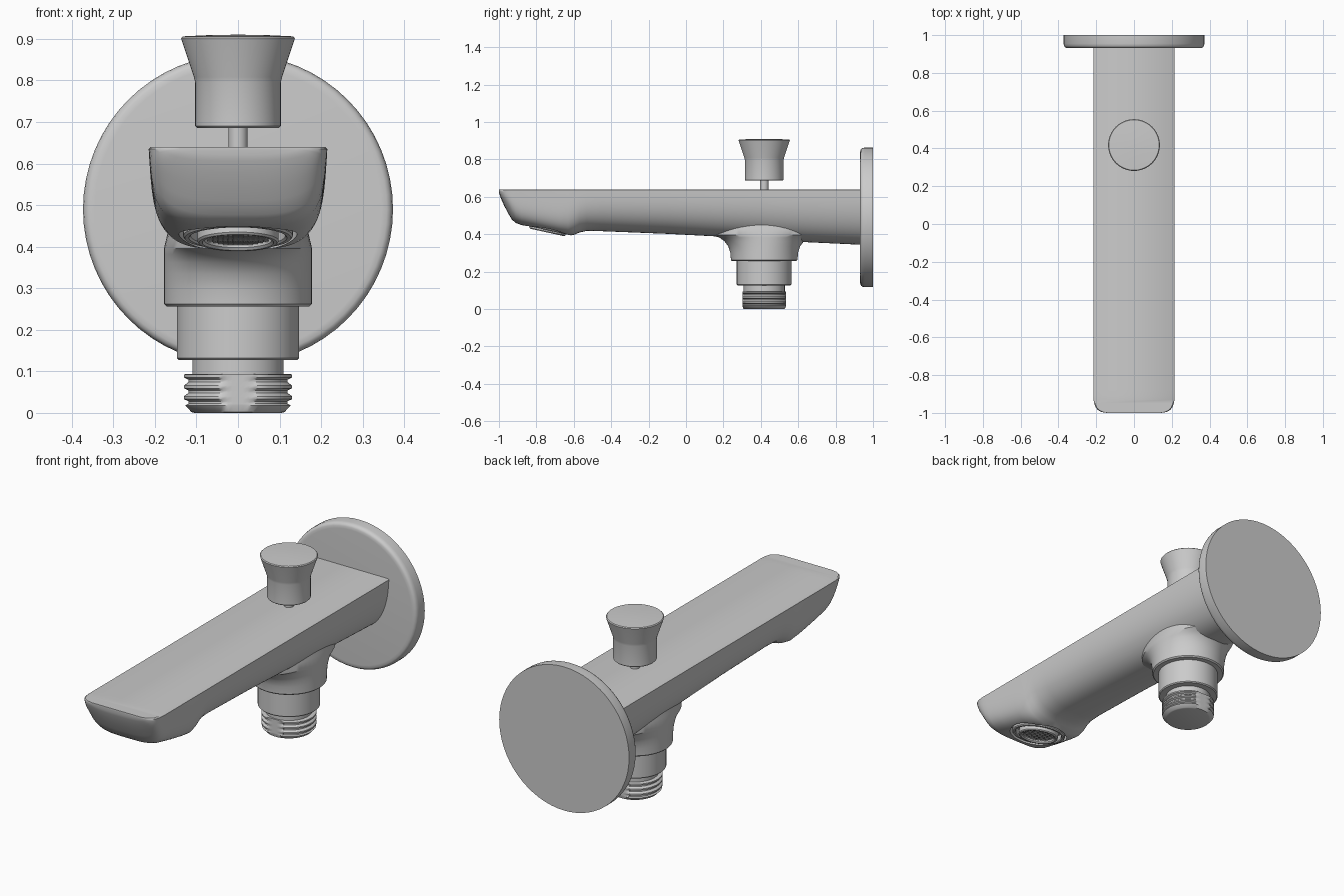
import bpy, bmesh, math
from mathutils import Matrix

if "Cube" in bpy.data.objects:
    bpy.data.objects.remove(bpy.data.objects["Cube"])

CY = 0.418  # axis of the diverter and outlet


def finish(name, bm, angle=35):
    bmesh.ops.remove_doubles(bm, verts=bm.verts, dist=1e-5)
    bmesh.ops.recalc_face_normals(bm, faces=bm.faces)
    me = bpy.data.meshes.new(name)
    bm.to_mesh(me)
    bm.free()
    ob = bpy.data.objects.new(name, me)
    bpy.context.collection.objects.link(ob)
    smooth(ob, angle)
    return ob


def smooth(ob, angle=35):
    bpy.ops.object.select_all(action='DESELECT')
    ob.select_set(True)
    bpy.context.view_layer.objects.active = ob
    bpy.ops.object.shade_smooth_by_angle(angle=math.radians(angle))


def loft(name, rings, caps=True, angle=35):
    bm = bmesh.new()
    rows = [[bm.verts.new(p) for p in ring] for ring in rings]
    n = len(rows[0])
    for a, b in zip(rows, rows[1:]):
        for i in range(n):
            j = (i + 1) % n
            bm.faces.new((a[i], a[j], b[j], b[i]))
    if caps:
        bm.faces.new(rows[0])
        bm.faces.new(rows[-1])
    return finish(name, bm, angle)


def ellipse(rx, ry, z, n=64, flat=9):
    pts = []
    for i in range(n):
        t = 2 * math.pi * i / n
        pts.append((rx * math.cos(t), max(-flat, min(flat, ry * math.sin(t))), z))
    return pts


def lathe(name, profile, mat, caps=True, flat=9):
    ob = loft(name, [ellipse(r, r, z, flat=flat) for r, z in profile], caps)
    ob.data.transform(mat)
    return ob


def section(y, w, bottom, n, top=0.64):
    # flat top, slightly tapering sides, rounded belly
    d, steps = top - bottom, 28
    half = []
    for i in range(steps + 1):
        t = math.pi / 2 * i / steps
        f = math.sin(t) ** (2 / n)
        x = w * (1 - 0.07 * f) * max(0, math.cos(t)) ** (2 / n)
        half.append((x, top - min(0.005, d / 4) - f * (d - min(0.005, d / 4))))
    half.insert(0, (w - 0.006, top))
    right = [(x, y, z) for x, z in half]
    left = [(-x, y, z) for x, z in half[-2::-1]]
    return right + left


# spout body: y, half width, belly height, roundness
stations = [
    (-1.0, .145, .622, 3), (-.995, .172, .606, 3), (-.985, .191, .58, 3),
    (-.97, .204, .548, 3.1), (-.95, .211, .51, 3.2), (-.93, .214, .477, 3.5),
    (-.91, .215, .460, 3.9), (-.88, .215, .449, 4.3), (-.80, .215, .432, 4.5),
    (-.74, .215, .419, 4.5), (-.68, .215, .406, 4.4), (-.63, .215, .394, 4.0),
    (-.60, .215, .396, 3.6), (-.57, .215, .409, 3.2), (-.53, .215, .418, 2.9),
    (-.45, .215, .416, 2.7), (-.1, .215, .402, 2.6), (.3, .215, .381, 2.6),
    (.65, .215, .357, 2.5), (.95, .215, .343, 2.5)]
body = loft("spout_body", [section(*s) for s in stations], angle=40)

# round recess under the spout tip
tilt = Matrix.Translation((0, -.74, .418)) @ Matrix.Rotation(-.217, 4, 'X')
cutter = lathe("recess_cutter", [(.142, -.1), (.142, .035)], tilt)
cutter.hide_render = True
cut = body.modifiers.new("recess", 'BOOLEAN')
cut.operation, cut.solver, cut.object = 'DIFFERENCE', 'EXACT', cutter
bpy.context.view_layer.objects.active = body
bpy.ops.object.modifier_apply(modifier="recess")
bpy.data.objects.remove(cutter)
smooth(body, 40)

# aerator rings and mesh screen
lathe("aerator_outer_ring", [(.132, .04), (.132, .008), (.128, .003), (.118, .003),
                             (.114, .008), (.114, .04), (.132, .04)], tilt, caps=False)
lathe("aerator_inner_ring", [(.098, .04), (.098, -.004), (.094, -.009), (.086, -.009),
                             (.081, -.003), (.081, .04), (.098, .04)], tilt, caps=False)
lathe("aerator_plate", [(.084, .012), (.084, .03)], tilt)
bm = bmesh.new()
bmesh.ops.create_grid(bm, x_segments=14, y_segments=14, size=.085)
outside = [v for v in bm.verts if v.co.length > .084]
bmesh.ops.delete(bm, geom=outside, context='VERTS')
screen = finish("aerator_screen", bm)
screen.data.transform(Matrix.Translation((0, 0, .004)))
screen.data.transform(tilt)
wire = screen.modifiers.new("wires", 'WIREFRAME')
wire.thickness = .005

# flared outlet neck blending into the belly
neck = [(.172, .172, .256), (.178, .178, .262), (.178, .181, .30), (.178, .192, .335),
        (.178, .212, .362), (.178, .240, .382), (.178, .285, .396),
        (.170, .30, .43), (.155, .28, .50)]
ob = loft("outlet_neck", [ellipse(*r) for r in neck])
axis = Matrix.Translation((0, CY, 0))
ob.data.transform(axis)

# outlet collar, groove and threaded end with two flats
lathe("outlet_collar", [(.142, .127), (.147, .132), (.147, .27)], axis)
lathe("outlet_groove", [(.11, .08), (.11, .14)], axis)
thread = [(.105, 0), (.112, .002), (.127, .018)]
for k in range(3):
    z = .022 + k * .026
    thread += [(.119, z), (.119, z + .006), (.130, z + .011), (.130, z + .018)]
thread += [(.124, .094)]
lathe("outlet_thread", thread, axis, flat=.117)

# pull knob and its stem
lathe("knob_stem", [(.023, .60), (.023, .71)], axis)
lathe("pull_knob", [(.099, .686), (.103, .690), (.103, .795), (.106, .808), (.135, .895),
                    (.137, .902), (.133, .906), (.07, .909), (.01, .910)], axis)

# wall flange with rounded front rim
wall = Matrix.Translation((0, 1, .49)) @ Matrix.Rotation(math.pi / 2, 4, 'X')
lathe("wall_flange", [(.373, 0), (.373, .045), (.371, .056), (.366, .064), (.358, .068),
                      (.345, .069)], wall)
